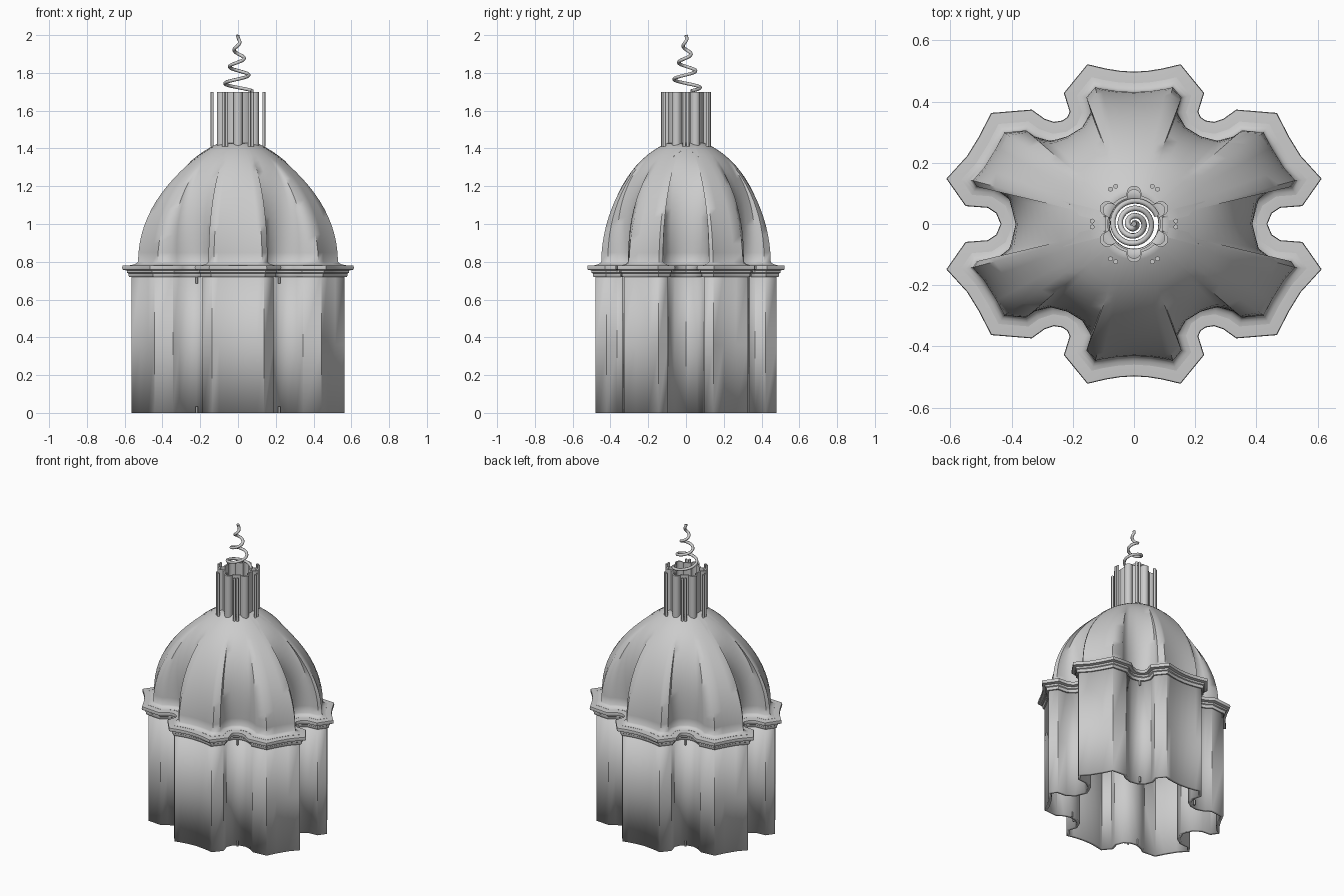
import bpy, bmesh, math
from mathutils import Vector

cube = bpy.data.objects.get("Cube")
if cube:
    bpy.data.objects.remove(cube)

stone = bpy.data.materials.new("grey_stone")
stone.use_nodes = True
grey = (0.6, 0.6, 0.6, 1)
stone.diffuse_color = grey
stone.node_tree.nodes["Principled BSDF"].inputs["Base Color"].default_value = grey


def finish(obj, angle):
    obj.data.materials.append(stone)
    bpy.ops.object.select_all(action='DESELECT')
    obj.select_set(True)
    bpy.context.view_layer.objects.active = obj
    bpy.ops.object.shade_smooth_by_angle(angle=math.radians(angle))


def loft(name, rings, thickness=0.0, closed=False, angle=35):
    """Skin a stack of clockwise rings, listed from the bottom up on the outside."""
    bm = bmesh.new()
    rows = [[bm.verts.new(p) for p in ring] for ring in rings]
    n = len(rows[0])
    pairs = list(zip(rows, rows[1:]))
    if closed:
        pairs.append((rows[-1], rows[0]))
    for low, up in pairs:
        for i in range(n):
            j = (i + 1) % n
            bm.faces.new((low[j], low[i], up[i], up[j]))
    mesh = bpy.data.meshes.new(name)
    bm.to_mesh(mesh)
    bm.free()
    obj = bpy.data.objects.new(name, mesh)
    bpy.context.collection.objects.link(obj)
    if thickness:
        mod = obj.modifiers.new("thickness", 'SOLIDIFY')
        mod.thickness = thickness
        mod.offset = -1
    finish(obj, angle)


def offset(points, d):
    """Move a clockwise outline outward by d."""
    out = []
    for i, p in enumerate(points):
        a = (p - points[i - 1]).normalized()
        b = (points[(i + 1) % len(points)] - p).normalized()
        na, nb = Vector((-a.y, a.x)), Vector((-b.y, b.x))
        out.append(p + (na + nb) * d / max(1 + na.dot(nb), 0.5))
    return out


def at(points, z):
    return [(p.x, p.y, z) for p in points]


def tube(name, paths, radius):
    curve = bpy.data.curves.new(name, 'CURVE')
    curve.dimensions = '3D'
    curve.bevel_depth = radius
    curve.bevel_resolution = 2
    curve.use_fill_caps = True
    for path in paths:
        s = curve.splines.new('POLY')
        s.points.add(len(path) - 1)
        for pt, co in zip(s.points, path):
            pt.co = (*co, 1)
    obj = bpy.data.objects.new(name, curve)
    bpy.context.collection.objects.link(obj)
    bpy.ops.object.select_all(action='DESELECT')
    obj.select_set(True)
    bpy.context.view_layer.objects.active = obj
    bpy.ops.object.convert(target='MESH')
    finish(bpy.context.object, 50)


# Six-lobed plan: one quarter, mirrored twice
quarter = [Vector(p) for p in (
    (0, .46), (.05, .463), (.1, .471), (.138, .48), (.187, .42), (.17, .365),
    (.187, .325), (.22, .302), (.265, .295), (.31, .31), (.345, .335), (.443, .327),
    (.475, .265), (.515, .2), (.565, .145), (.53, .095), (.465, .09), (.42, .06), (.395, 0))]
half = quarter + [Vector((p.x, -p.y)) for p in reversed(quarter[:-1])]
plan = half + [Vector((-p.x, p.y)) for p in reversed(half[1:-1])]

# Walls, open below
loft("wall", [at(plan, z) for z in (0, .36, .75)], thickness=.02)

# Stepped cornice
steps = ((-.02, .72), (.008, .72), (.012, .726), (.012, .738), (.018, .742), (.018, .754),
         (.036, .758), (.038, .768), (.036, .779), (0, .782), (-.02, .782))
loft("cornice", [at(offset(plan, d), z) for d, z in steps], closed=True, angle=40)

# Lobed dome: flared foot, lobes fading into a round opening under the lantern
base = offset(plan, -.028)


def dome_point(p, t):
    s = math.cos(t) ** 1.1
    z = .8 + .65 * math.sin(t)
    h = (z - .8) / .633
    width = .545 + (.44 - .545) * min(1, h) ** 1.4
    d = p.normalized()
    rounded = d / math.hypot(d.x / width, d.y / .445)
    q = p.lerp(rounded, min(1, (h / .85) ** 1.3)) * s
    return (q.x, q.y, z)


rings = [at(offset(plan, d), z) for d, z in ((0, .775), (0, .783), (-.012, .786), (-.021, .792))]
rings += [[dome_point(p, math.radians(77) * i / 18) for p in base] for i in range(19)]
loft("dome", rings, thickness=.015, angle=50)

# Small paired stubs at the head and foot of each wall recess
grooves = [Vector(p) for p in ((.395, 0), (.24, .298), (-.24, .298),
                               (-.395, 0), (-.24, -.298), (.24, -.298))]
stubs = []
for g in grooves:
    side = Vector((-g.y, g.x)).normalized() * .028
    for k in (-1, 1):
        p = g + side * k
        for z in (0, .685):
            stubs.append([(p.x, p.y, z), (p.x, p.y, z + .035)])
tube("recess_stubs", stubs, .006)

# Lantern: thin hollow drum with six half-round columns
drum = []
for i in range(120):
    a = -math.tau * i / 120
    bump = max(0, math.cos(6 * (a - math.pi / 2)))
    drum.append(Vector((math.cos(a), math.sin(a))) * (.095 + .03 * math.sqrt(bump)))
bore = [p * .9 for p in drum]
loft("lantern_drum", [at(drum, 1.41), at(drum, 1.7), at(bore, 1.7), at(bore, 1.41)], closed=True)

# Paired slender rods around the lantern
rods = []
for i in range(6):
    for k in (-1, 1):
        a = math.radians(60 * i + 4 * k)
        x, y = .137 * math.cos(a), .137 * math.sin(a)
        rods.append([(x, y, 1.41), (x, y, 1.7)])
tube("lantern_rods", rods, .008)

# Tapering spiral finial
spiral = []
for i in range(141):
    t = i / 140
    a = math.radians(20) + t * math.tau * 3.3
    r = .08 * (1 - t)
    spiral.append((r * math.cos(a), r * math.sin(a), 1.705 + .295 * t))
tube("spiral_finial", [spiral], .009)
